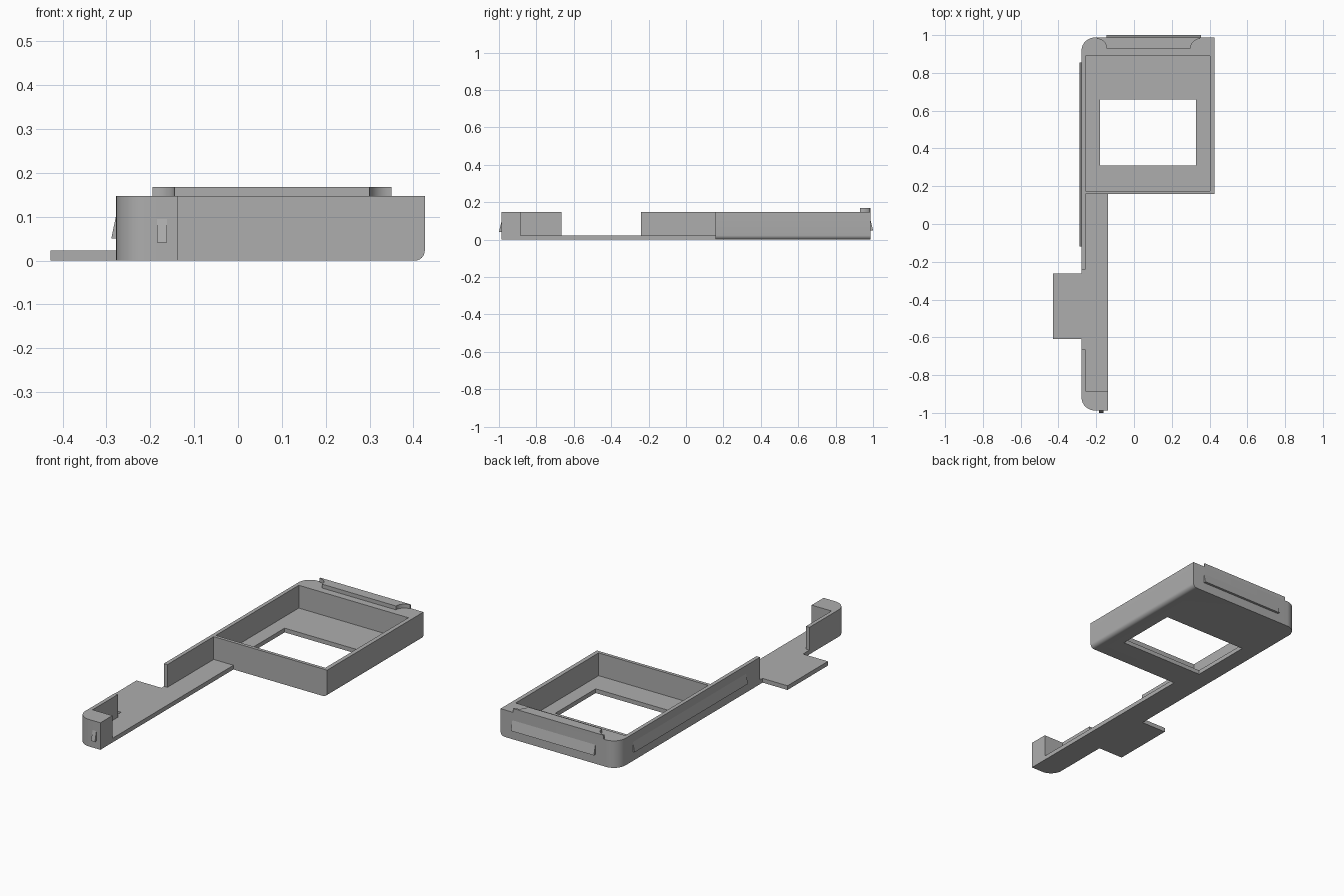
import bpy, bmesh, math

if "Cube" in bpy.data.objects:
    bpy.data.objects.remove(bpy.data.objects["Cube"])

grey = bpy.data.materials.new("matte grey")
grey.diffuse_color = (0.42, 0.42, 0.42, 1)
grey.use_nodes = True
grey.node_tree.nodes["Principled BSDF"].inputs["Base Color"].default_value = grey.diffuse_color


def arc(cx, cy, r, a0, a1, n=10):
    return [(cx + r * math.cos(math.radians(a0 + (a1 - a0) * i / n)),
             cy + r * math.sin(math.radians(a0 + (a1 - a0) * i / n))) for i in range(n + 1)]


def add_object(name, bm):
    bmesh.ops.recalc_face_normals(bm, faces=bm.faces[:])
    mesh = bpy.data.meshes.new(name)
    bm.to_mesh(mesh)
    bm.free()
    mesh.materials.append(grey)
    ob = bpy.data.objects.new(name, mesh)
    bpy.context.collection.objects.link(ob)
    return ob


def extrude(points, vec):
    """Closed solid from a 3D polygon swept along vec."""
    bm = bmesh.new()
    face = bm.faces.new([bm.verts.new(p) for p in points])
    res = bmesh.ops.extrude_face_region(bm, geom=[face], use_keep_orig=True)
    bmesh.ops.translate(bm, vec=vec, verts=[v for v in res["geom"] if isinstance(v, bmesh.types.BMVert)])
    return bm


def prism(outline, z0, z1):
    return extrude([(x, y, z0) for x, y in outline], (0, 0, z1 - z0))


def box(name, x0, x1, y0, y1, z0, z1):
    return add_object(name, prism([(x0, y0), (x1, y0), (x1, y1), (x0, y1)], z0, z1))


def shade(ob):
    bpy.ops.object.select_all(action='DESELECT')
    ob.select_set(True)
    bpy.context.view_layer.objects.active = ob
    bpy.ops.object.shade_smooth_by_angle(angle=math.radians(30))


H, FLOOR = 0.147, 0.023
L, R, STRIP = -0.278, 0.426, -0.138
BACK, FRONT, MID = 0.987, -0.987, 0.158

# Frame body: tray, long strip and side tab in one outline
outline = (arc(L + 0.07, FRONT + 0.07, 0.07, 180, 270)
           + [(STRIP, FRONT), (STRIP, MID), (R, MID), (R, BACK)]
           + arc(L + 0.07, BACK - 0.07, 0.07, 90, 180)
           + [(L, -0.262), (-0.428, -0.262), (-0.428, -0.61), (L, -0.61)])
bm = prism(outline, 0, H)
edge = [e for e in bm.edges if all(abs(v.co.x - R) < 1e-4 and abs(v.co.z) < 1e-4 for v in e.verts)]
bmesh.ops.bevel(bm, geom=edge, offset=0.023, segments=6, profile=0.5, affect='EDGES')
body = add_object("frame_body", bm)

# Hollows: tray, window, strip channel, gap in the side wall above the tab
cutters = [
    box("tray_cut", -0.257, 0.403, 0.176, 0.89, FLOOR, 0.3),
    box("window_cut", -0.18, 0.327, 0.31, 0.658, -0.1, 0.1),
    box("strip_cut", -0.257, 0.0, -0.884, MID, FLOOR, 0.3),
    box("gap_cut", -0.6, -0.2, -0.665, -0.24, FLOOR, 0.3),
]
for c in cutters:
    mod = body.modifiers.new(c.name, 'BOOLEAN')
    mod.operation = 'DIFFERENCE'
    mod.solver = 'EXACT'
    mod.object = c
    c.hide_render = True
bpy.context.view_layer.update()
dg = bpy.context.evaluated_depsgraph_get()
cut_mesh = bpy.data.meshes.new_from_object(body.evaluated_get(dg))
body.modifiers.clear()
body.data = cut_mesh
for c in cutters:
    bpy.data.objects.remove(c)
shade(body)

# Raised lip along the back, flared at both ends
lip_outline = (arc(-0.195, 0.93, 0.05, 90, 0) + arc(0.35, 0.93, 0.05, 180, 90)
               + [(0.35, BACK), (-0.195, BACK)])
shade(add_object("back_lip", prism(lip_outline, H, 0.168)))

# Wedge snaps: thin at the top, thickest at the lower edge
add_object("back_snap", extrude([(-0.145, BACK, 0.05), (-0.145, 1.0, 0.05), (-0.145, BACK, 0.103)],
                                (0.5, 0, 0)))
add_object("side_snap", extrude([(L, -0.12, 0.05), (L - 0.011, -0.12, 0.05), (L, -0.12, 0.103)],
                                (0, 0.975, 0)))
add_object("front_snap", extrude([(-0.185, FRONT, 0.041), (-0.185, -1.0, 0.041), (-0.185, FRONT, 0.095)],
                                 (0.023, 0, 0)))
